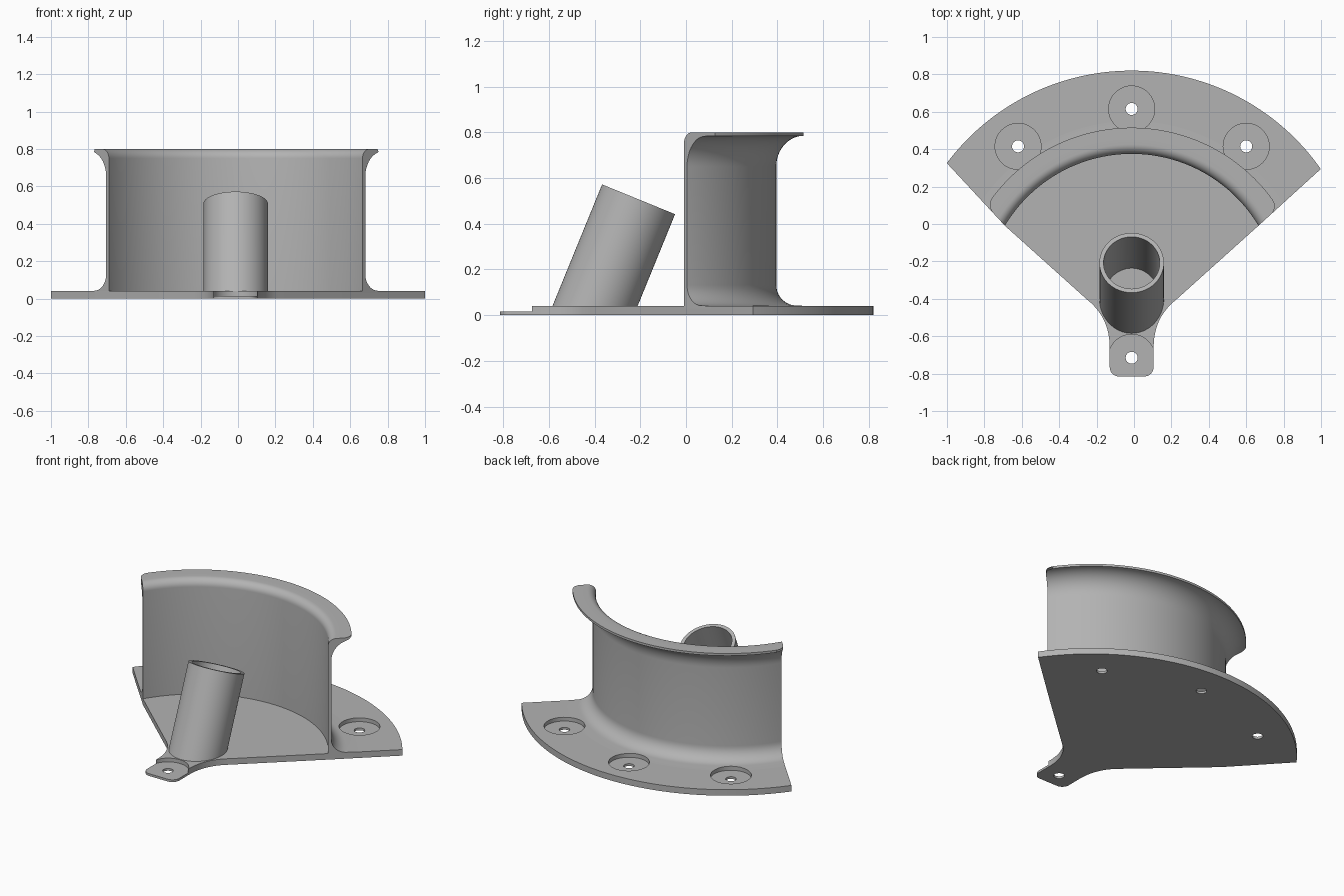
import bpy, bmesh, math
from mathutils import Vector

if "Cube" in bpy.data.objects:
    bpy.data.objects.remove(bpy.data.objects["Cube"])

CX, CY = -0.0125, -0.415          # common centre of all arcs
BASE_Z, FLOOR_Z = 0.04, 0.015     # plate top, recess floor
KNEE = (0.677, 0.405)             # wall end on the plate side (relative to centre)
CORNERS = {1: (1.0125, 0.71), -1: (0.9875, 0.74)}  # outer plate corners

grey = bpy.data.materials.new("Plain Grey")
grey.use_nodes = True
COLOR = (0.45, 0.45, 0.45, 1)
grey.diffuse_color = COLOR
grey.node_tree.nodes["Principled BSDF"].inputs["Base Color"].default_value = COLOR


def finish(name, bm):
    bmesh.ops.recalc_face_normals(bm, faces=bm.faces[:])
    mesh = bpy.data.meshes.new(name)
    bm.to_mesh(mesh)
    bm.free()
    mesh.materials.append(grey)
    ob = bpy.data.objects.new(name, mesh)
    bpy.context.collection.objects.link(ob)
    return ob


def prism(name, pts, z0, z1):
    """Extrude a plan outline (relative to the centre) from z0 to z1."""
    bm = bmesh.new()
    face = bm.faces.new([bm.verts.new((CX + x, CY + y, z0)) for x, y in pts])
    new = bmesh.ops.extrude_face_region(bm, geom=[face])["geom"]
    bmesh.ops.translate(bm, vec=(0, 0, z1 - z0),
                        verts=[v for v in new if isinstance(v, bmesh.types.BMVert)])
    return finish(name, bm)


def arc(cx, cy, rx, ry, a0, a1, n):
    return [(cx + rx * math.cos(math.radians(a0 + (a1 - a0) * i / n)),
             cy + ry * math.sin(math.radians(a0 + (a1 - a0) * i / n))) for i in range(n + 1)]


def disc(name, x, y, r, z0, z1):
    return prism(name, arc(x, y, r, r, 0, 352.5, 47), z0, z1)


def activate(ob):
    bpy.ops.object.select_all(action='DESELECT')
    ob.select_set(True)
    bpy.context.view_layer.objects.active = ob


def cut(ob, cutters):
    activate(ob)
    for c in cutters:
        mod = ob.modifiers.new("cut", 'BOOLEAN')
        mod.operation, mod.solver, mod.object = 'DIFFERENCE', 'EXACT', c
        bpy.ops.object.modifier_apply(modifier=mod.name)


# Base plate: fan with a concave neck running into a rounded tab
def plate_side(s):
    neck = []
    for i in range(13):
        t = i / 12
        x = 0.2375 * (1 - t) ** 2 + 0.1175 * (1 - (1 - t) ** 2)
        y = 0.010 * (1 - t) ** 2 - 0.085 * 2 * t * (1 - t) - 0.245 * t * t
        neck.append((x, y))
    pts = [KNEE] + neck + arc(0.0675, -0.35, 0.05, 0.05, 0, -90, 8)
    return [(s * x, y) for x, y in pts]


a_r = math.degrees(math.atan2(CORNERS[1][1], CORNERS[1][0]))
a_l = 180 - math.degrees(math.atan2(CORNERS[-1][1], CORNERS[-1][0]))
rim = arc(0, 0, 1.235, 1.235, a_r, a_l, 72)
base = prism("base_plate", rim + plate_side(-1) + plate_side(1)[::-1], 0, BASE_Z)


# Curved wall: swept section with foot fillet and flared top lip
section = [(0.79, 0.03)] + arc(0.84, 0.75, 0.05, 0.05, 180, 90, 8)
section += [(r, 0.80) for r in (0.88, 0.89, 0.90, 0.91, 0.92, 0.926, 0.93)]
section += arc(0.93, 0.65, 0.12, 0.135, 90, 180, 14)
section += arc(0.90, 0.132, 0.09, 0.09, 180, 270, 10)
section += [(0.965, BASE_Z), (0.965, 0.03)]


def end_angle(r, z, s):
    """Angle at which radius r meets the plate side, with a rounded lip tip."""
    x0, y0 = KNEE
    dx, dy = CORNERS[s][0] - x0, CORNERS[s][1] - y0
    a, b, c = dx * dx + dy * dy, x0 * dx + y0 * dy, x0 * x0 + y0 * y0 - r * r
    t = (-b + math.sqrt(b * b - a * c)) / a
    ang = math.atan2(y0 + t * dy, x0 + t * dx)
    if z > 0.4 and r > 0.88:
        ang += (0.05 - math.sqrt(max(0, 0.05 ** 2 - (r - 0.88) ** 2))) / r
    return ang if s > 0 else math.pi - ang


bm = bmesh.new()
SEG = 72
rows = []
for r, z in section:
    a0, a1 = end_angle(r, z, 1), end_angle(r, z, -1)
    row = []
    for i in range(SEG + 1):
        a = a0 + (a1 - a0) * i / SEG
        row.append(bm.verts.new((CX + r * math.cos(a), CY + r * math.sin(a), z)))
    rows.append(row)
for k, row in enumerate(rows):
    nxt = rows[(k + 1) % len(rows)]
    for i in range(SEG):
        bm.faces.new((row[i], row[i + 1], nxt[i + 1], nxt[i]))
bm.faces.new([row[0] for row in rows])
bm.faces.new([row[-1] for row in rows])
wall = finish("curved_wall", bm)

# Screw recesses and holes
TAB = (0.0, -0.30)
ears = [(0.0, 1.03), (0.6125, 0.83), (-0.6075, 0.83)]
recesses = [disc("recess_cutter", x, y, 0.123, FLOOR_Z, 0.3) for x, y in ears]
tab_cutters = [
    disc("tab_cutter", *TAB, 0.125, FLOOR_Z, 0.3),
    prism("tab_end_cutter", [(-0.2, -0.5), (0.2, -0.5), (0.2, -0.30), (-0.2, -0.30)], FLOOR_Z, 0.3),
]
holes = [disc("hole_cutter", x, y, 0.032, -0.1, 0.2) for x, y in ears + [TAB]]
cut(base, recesses + tab_cutters + holes)
cut(wall, recesses)
for c in recesses + tab_cutters + holes:
    bpy.data.objects.remove(c)

# Leaning open tube, its foot trimmed level with the plate
TILT = math.radians(22.2)
axis = Vector((0, math.sin(TILT), math.cos(TILT)))
side = Vector((0, math.cos(TILT), -math.sin(TILT)))
top = Vector((CX, -0.2075, 0.507))
bm = bmesh.new()
N = 64
rings = [[], [], [], []]
for i in range(N):
    a = 2 * math.pi * i / N
    d = Vector((math.cos(a), 0, 0)) + side * math.sin(a)
    po, pi_ = top + d * 0.1725, top + d * 0.15
    for ring, p, low in zip(rings, (po, po, pi_, pi_), (True, False, False, True)):
        ring.append(bm.verts.new(p - axis * ((p.z - 0.035) / axis.z) if low else p))
for k in range(4):
    a, b = rings[k], rings[(k + 1) % 4]
    for i in range(N):
        j = (i + 1) % N
        bm.faces.new((a[i], a[j], b[j], b[i]))
tube = finish("leaning_tube", bm)

for ob in (base, wall, tube):
    activate(ob)
    bpy.ops.object.shade_smooth_by_angle(angle=math.radians(30))
